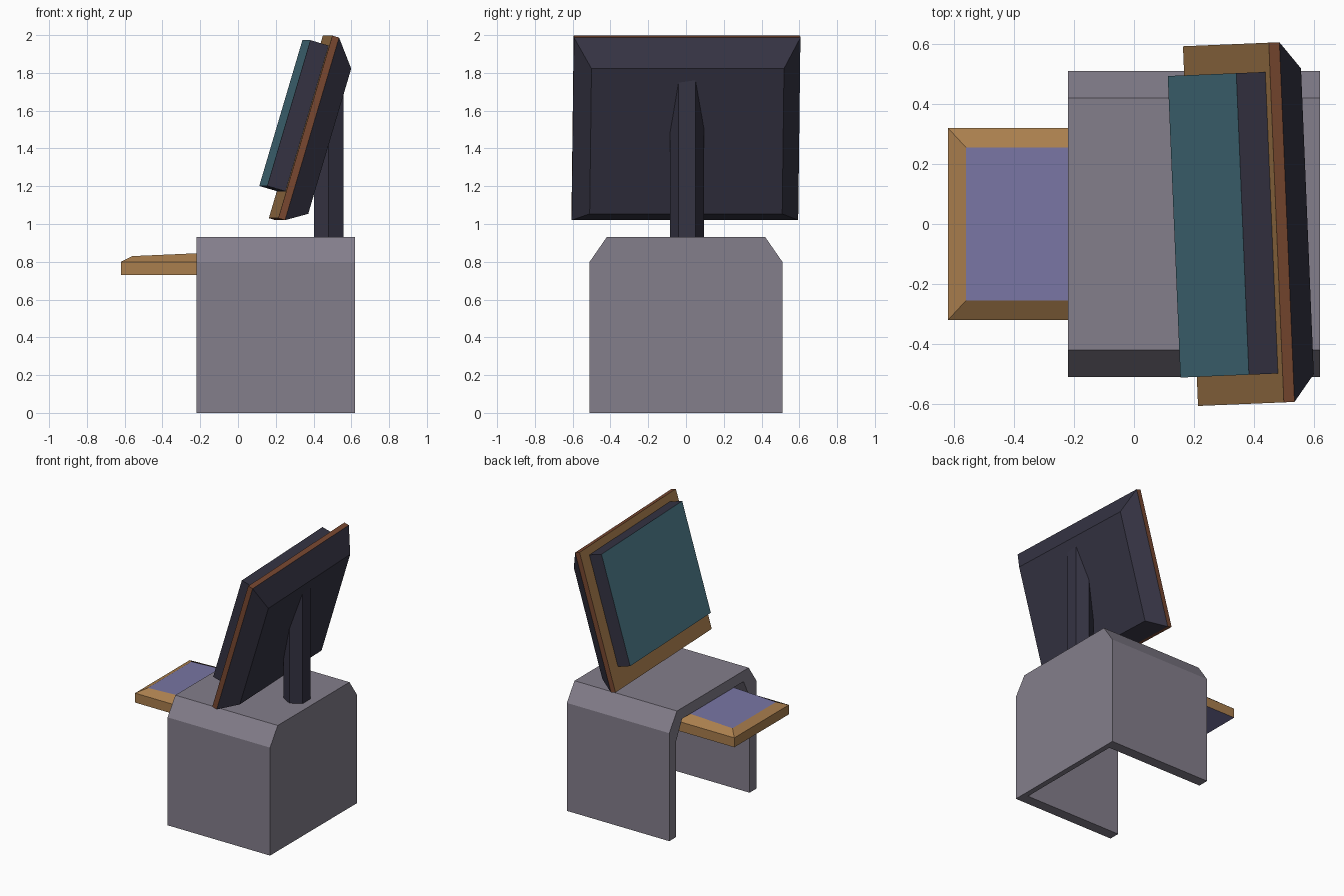
import bpy, bmesh
from math import radians
from mathutils import Matrix

if "Cube" in bpy.data.objects:
    bpy.data.objects.remove(bpy.data.objects["Cube"])


def material(name, rgb):
    m = bpy.data.materials.new(name)
    m.diffuse_color = (*rgb, 1)
    m.use_nodes = True
    m.node_tree.nodes["Principled BSDF"].inputs["Base Color"].default_value = m.diffuse_color
    return m


GREY = material("grey_shell", (0.23, 0.21, 0.26))
DARK = material("dark_plastic", (0.035, 0.033, 0.055))
TEAL = material("screen_teal", (0.075, 0.20, 0.26))
TAN = material("tan", (0.40, 0.21, 0.075))
BROWN = material("brown", (0.19, 0.065, 0.03))
BLUE = material("key_blue", (0.19, 0.18, 0.37))


def finish(name, bm, mats, matrix=None):
    bmesh.ops.recalc_face_normals(bm, faces=bm.faces)
    mesh = bpy.data.meshes.new(name)
    bm.to_mesh(mesh)
    bm.free()
    for m in mats:
        mesh.materials.append(m)
    ob = bpy.data.objects.new(name, mesh)
    bpy.context.collection.objects.link(ob)
    if matrix:
        ob.matrix_world = matrix
    return ob


def bridge(bm, rings, closed=True):
    for a, b in zip(rings, rings[1:]):
        n = len(a)
        for i in range(n if closed else n - 1):
            j = (i + 1) % n
            bm.faces.new((a[i], a[j], b[j], b[i]))


def slab(rings):
    """Solid through rectangular rings given as (x, half_width, z0, z1)."""
    bm = bmesh.new()
    loops = [[bm.verts.new((x, y, z)) for y, z in ((-w, z0), (w, z0), (w, z1), (-w, z1))]
             for x, w, z0, z1 in rings]
    bridge(bm, loops)
    first, last = bm.faces.new(loops[0]), bm.faces.new(loops[-1])
    return bm, first, last


# Shell: chamfered arch with a closed back, open at the seat side and below
def arch(bm, x, half):
    pts = half + [(-y, z) for y, z in reversed(half)]
    return [bm.verts.new((x, y, z)) for y, z in pts]


outer = [(0.51, 0), (0.51, 0.80), (0.42, 0.93)]
inner = [(0.43, 0), (0.43, 0.71), (0.36, 0.85)]
bm = bmesh.new()
loops = [arch(bm, 0.62, outer), arch(bm, -0.22, outer),
         arch(bm, -0.22, inner), arch(bm, 0.58, inner)]
bridge(bm, loops, closed=False)
bm.faces.new(loops[0])
bm.faces.new(loops[3])
for k in (0, -1):
    bm.faces.new([l[k] for l in loops])
bm.faces.new((loops[0][0], loops[0][-1], loops[3][-1], loops[3][0]))
finish("shell", bm, [GREY])

# Key tray: tan rim with bevelled top, blue key panel and underside
bm = bmesh.new()
levels = [(-0.62, 0.32, 0.73, 0.73), (-0.62, 0.32, 0.80, 0.80), (-0.56, 0.255, 0.83, 0.858)]
loops = [[bm.verts.new(p) for p in ((x, -w, zf), (x, w, zf), (0.08, w, zb), (0.08, -w, zb))]
         for x, w, zf, zb in levels]
bridge(bm, loops)
for loop in (loops[0], loops[-1]):
    bm.faces.new(loop).material_index = 1
finish("key_tray", bm, [TAN, BLUE])

# Stand: hexagonal post running up into the monitor
bm = bmesh.new()
bmesh.ops.create_cone(bm, cap_ends=True, segments=6, radius1=0.09, radius2=0.09, depth=0.84,
                      matrix=Matrix.Translation((0.48, 0.005, 1.35)))
if max(v.co.y for v in bm.verts) < 0.09:  # points must face sideways
    bmesh.ops.rotate(bm, verts=bm.verts, cent=(0.48, 0.005, 0),
                     matrix=Matrix.Rotation(radians(30), 3, 'Z'))
finish("stand_post", bm, [DARK])

# Monitor parts share one leaning, slightly turned frame
TILT = (Matrix.Translation((0, -0.015, 0)) @ Matrix.Rotation(radians(2.4), 4, 'Z')
        @ Matrix.Rotation(radians(16.5), 4, 'Y'))

# Back housing tapering to a smaller rear face
bm, _, _ = slab([(-0.075, 0.60, 1.042, 2.05), (0.037, 0.51, 1.11, 1.912)])
finish("monitor_back", bm, [DARK], TILT)

# Surround plate: brown edges, tan front
bm, front, _ = slab([(-0.112, 0.60, 1.042, 2.05), (-0.075, 0.60, 1.042, 2.05)])
front.material_index = 1
finish("monitor_surround", bm, [BROWN, TAN], TILT)

# Bezel with the screen inset in its front face
bm, front, _ = slab([(-0.213, 0.503, 1.19, 1.995), (-0.112, 0.503, 1.19, 1.995)])
bmesh.ops.inset_individual(bm, faces=[front], thickness=0.072)
front.material_index = 1
finish("monitor_bezel", bm, [DARK, TEAL], TILT)
